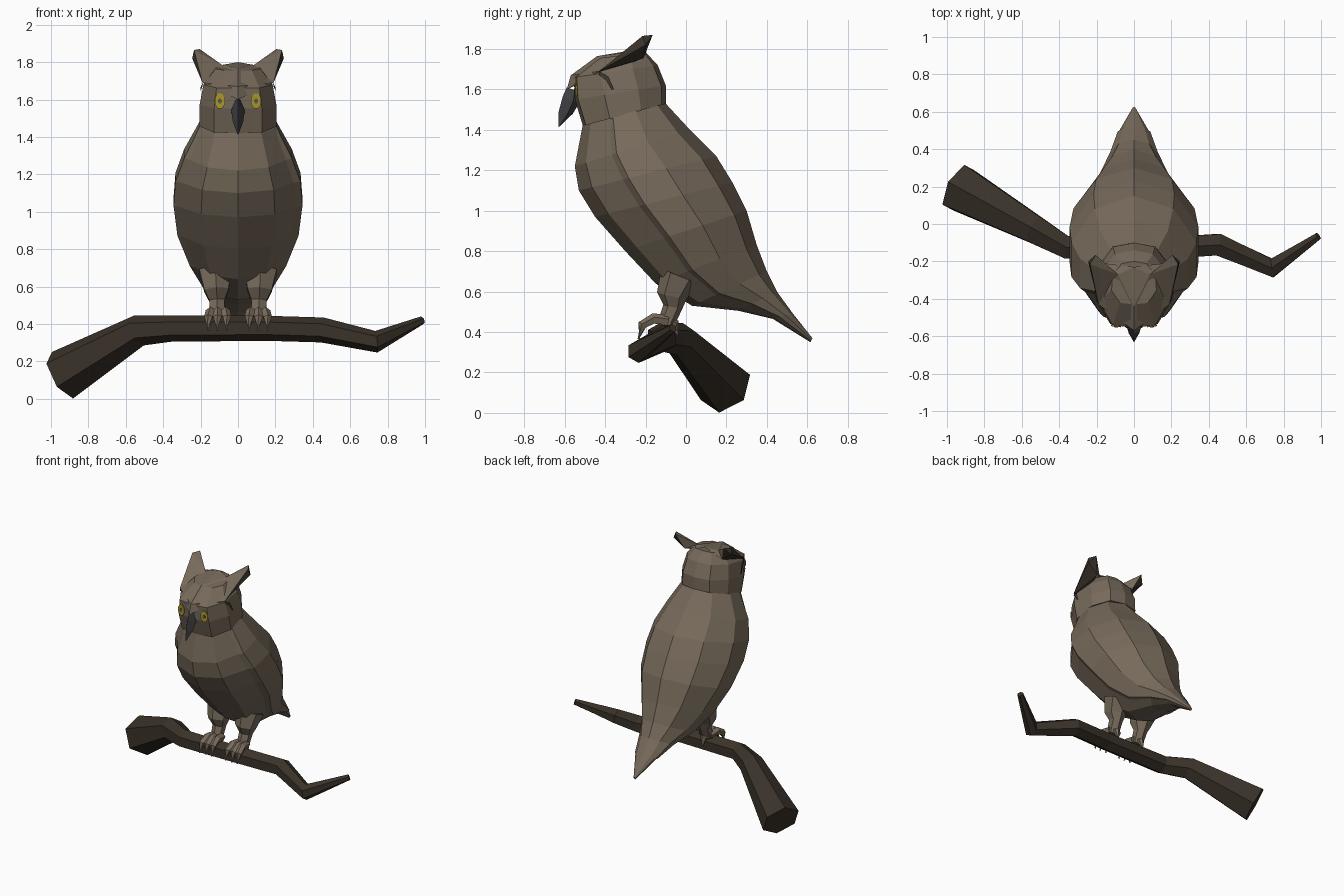
import bpy, bmesh, math
from mathutils import Vector

if "Cube" in bpy.data.objects:
    bpy.data.objects.remove(bpy.data.objects["Cube"])


def material(name, rgb):
    m = bpy.data.materials.new(name)
    m.diffuse_color = (*rgb, 1)
    m.use_nodes = True
    m.node_tree.nodes["Principled BSDF"].inputs["Base Color"].default_value = m.diffuse_color
    return m


FEATHER = material("feather brown", (0.18, 0.142, 0.102))
DARK = material("dark feather", (0.045, 0.034, 0.025))
BARK = material("dark bark", (0.042, 0.032, 0.022))
HORN = material("beak grey", (0.05, 0.05, 0.055))
YELLOW = material("eye yellow", (0.42, 0.31, 0.02))
PUPIL = material("pupil grey", (0.09, 0.10, 0.10))
FOOT = material("foot tan", (0.20, 0.155, 0.11))


def build(name, verts, faces, mats, dark_faces=()):
    me = bpy.data.meshes.new(name)
    me.from_pydata([tuple(v) for v in verts], [], faces)
    for m in mats:
        me.materials.append(m)
    for i in dark_faces:
        me.polygons[i].material_index = 1
    bm = bmesh.new()
    bm.from_mesh(me)
    bmesh.ops.recalc_face_normals(bm, faces=bm.faces)
    bm.to_mesh(me)
    bm.free()
    ob = bpy.data.objects.new(name, me)
    bpy.context.collection.objects.link(ob)
    return ob


def loft(name, rings, mat, closed=True):
    n = len(rings[0])
    verts = [v for r in rings for v in r]
    faces = []
    for i in range(len(rings) - 1):
        for j in range(n if closed else n - 1):
            k = (j + 1) % n
            faces.append((i*n + j, i*n + k, (i+1)*n + k, (i+1)*n + j))
    if closed:
        faces += [tuple(range(n)), tuple(range((len(rings)-1)*n, len(rings)*n))]
    return build(name, verts, faces, [mat])


def tube(name, path, radii, sides, mat):
    # rings follow the path, a corner of each ring points upward
    pts = [Vector(p) for p in path]
    rings = []
    for i, p in enumerate(pts):
        d = (pts[min(i+1, len(pts)-1)] - pts[max(i-1, 0)]).normalized()
        ref = Vector((0, 0, 1)) if abs(d.z) < 0.9 else Vector((0, 1, 0))
        a = d.cross(ref).normalized()
        b = a.cross(d)
        rings.append([p + radii[i] * (a*math.sin(t) + b*math.cos(t))
                      for t in [2*math.pi*j/sides for j in range(sides)]])
    return loft(name, rings, mat)


def section_point(s, x, c):
    fy, fz, by, bz, w = s
    my, mz = (fy + by) / 2, (fz + bz) / 2
    return (x * w, my + (fy - my) * c, mz + (fz - mz) * c)


# Body: slanted sections as front y,z / back y,z / half width
BODY = [(-.51, 1.43, -.10, 1.53, .205), (-.55, 1.22, .02, 1.40, .28),
        (-.53, 1.10, .15, 1.27, .325), (-.45, .97, .23, 1.14, .335),
        (-.30, .80, .30, 1.00, .315), (-.15, .64, .35, .83, .25),
        (.03, .53, .40, .70, .18), (.26, .505, .45, .60, .125),
        (.43, .465, .53, .49, .085), (.615, .35, .625, .37, .008)]
angles = [math.radians(36 * i) for i in range(10)]
loft("body_and_tail", [[section_point(s, math.sin(a), math.cos(a)) for a in angles]
                       for s in BODY], FEATHER)

# Head: squarer sections, flat at the face
HEAD = [(-.51, 1.42, -.10, 1.53, .205), (-.55, 1.55, -.10, 1.62, .205),
        (-.555, 1.66, -.14, 1.72, .185), (-.43, 1.755, -.20, 1.785, .12)]
half = [(.62, .93), (1, .35), (.95, -.4), (.55, -.9)]
outline = [(0, 1)] + half + [(0, -1)] + [(-x, c) for x, c in reversed(half)]
loft("head", [[section_point(s, x, c) for x, c in outline] for s in HEAD], FEATHER)

# Folded wings: raised shells over the body sides, meeting along the back
for side, label in ((1, "right"), (-1, "left")):
    rings = []
    for i, s in enumerate(BODY[:9]):
        lift = 1.01 if i == 0 else 1.07
        ring = []
        for deg, k in ((66, .93), (74, lift), (106, lift), (143, lift), (180, 1)):
            a = math.radians(deg)
            ring.append(section_point(s, side * k * math.sin(a), math.cos(a)))
        rings.append(ring)
    loft(label + "_wing", rings, FEATHER, closed=False)

    # Brow and ear tuft
    pts = [(0, -.59, 1.60), (.19, -.43, 1.69), (.245, -.20, 1.82), (.205, -.165, 1.87),
           (.085, -.27, 1.785), (0, -.23, 1.80), (0, -.44, 1.765), (0, -.57, 1.67),
           (.16, -.21, 1.755), (.10, -.42, 1.68), (.235, -.215, 1.865)]
    faces = [(0, 1, 7), (7, 1, 4, 6), (1, 10, 4), (10, 3, 4), (6, 4, 5),
             (1, 2, 10), (2, 3, 10), (1, 8, 2), (2, 8, 3), (3, 8, 4),
             (4, 8, 5), (0, 9, 1), (1, 9, 8)]
    build(label + "_brow_tuft", [(side*x, y, z) for x, y, z in pts], faces,
          [FEATHER, DARK], (5, 6, 7, 8, 12))

    # Eye plate and pupil, turned slightly outward
    def disc(name, rx, rz, y, mat):
        rings = [[(side*(.097 + rx*math.cos(t)), yy + .12*rx*math.cos(t),
                   1.592 + rz*math.sin(t))
                  for t in [math.pi*(j + .5)/4 for j in range(8)]]
                 for yy in (y, y - .006)]
        loft(name, rings, mat)
    disc(label + "_eye", .029, .043, -.543, YELLOW)
    disc(label + "_pupil", .011, .015, -.547, PUPIL)

    # Dark curved stripe behind the eye
    top = [(.187, -.43, 1.69), (.200, -.385, 1.665), (.211, -.355, 1.60)]
    low = [(.190, -.43, 1.67), (.203, -.395, 1.645), (.211, -.37, 1.60)]
    loft(label + "_cheek_stripe",
         [[(side*x, y, z) for x, y, z in row] for row in (top, low)], DARK, closed=False)

    # Leg: feathered thigh, shank and foot
    tube(label + "_leg", [(side*.12, -.03, .68), (side*.115, -.07, .58),
                          (side*.112, -.065, .525), (side*.11, -.10, .44)],
         [.10, .075, .048, .042], 6, FEATHER)

    # Toes curling over the branch, one of them behind
    for i, (x0, x1) in enumerate(((.075, .06), (.11, .11), (.135, .158))):
        tube(f"{label}_toe_{i + 1}",
             [(side*x0, -.09, .455), (side*(x0+x1)/2, -.16, .465),
              (side*x1, -.215, .435), (side*x1, -.235, .365)],
             [.03, .028, .024, .006], 5, FOOT)
    tube(label + "_rear_toe", [(side*.11, -.10, .455), (side*.11, -.055, .44),
                               (side*.11, -.04, .385)], [.03, .024, .006], 5, FOOT)

# Hooked beak, diamond section
BEAK = [(-.59, 1.61, -.53, 1.59, .012), (-.61, 1.565, -.53, 1.53, .036),
        (-.63, 1.49, -.56, 1.48, .028), (-.632, 1.412, -.622, 1.42, .004)]
loft("beak", [[section_point(s, x, c) for x, c in ((0, 1), (1, -.3), (0, -1), (-1, -.3))]
              for s in BEAK], HORN)

# Crooked branch
tube("branch", [(-.938, .195, .126), (-.53, -.03, .365), (-.36, -.125, .375),
                (.15, -.13, .377), (.45, -.11, .368), (.74, -.235, .305), (.985, -.065, .42)],
     [.14, .085, .07, .067, .067, .058, .022], 6, BARK)
